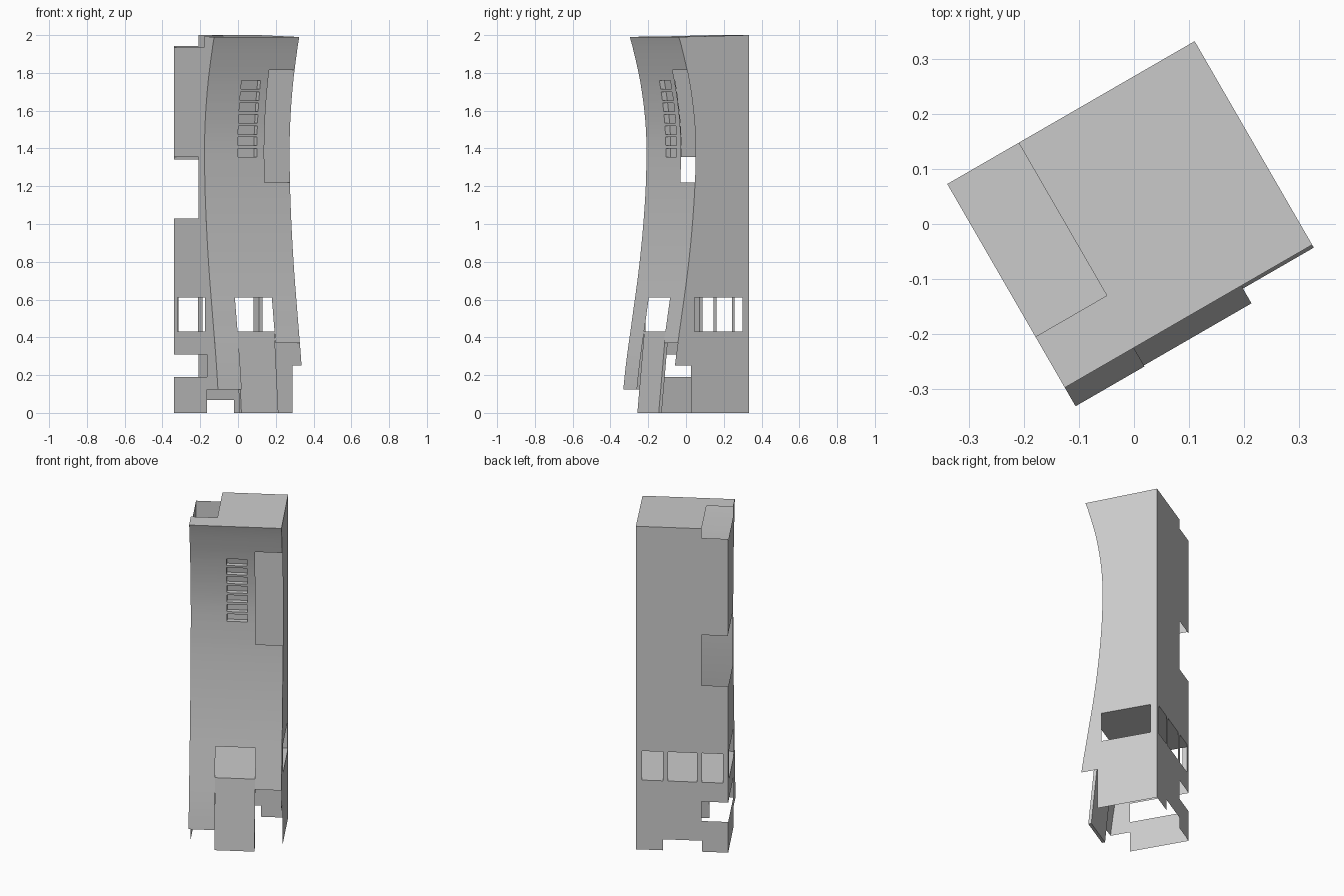
import bpy, bmesh, math

if "Cube" in bpy.data.objects:
    bpy.data.objects.remove(bpy.data.objects["Cube"])

# Hollow tower shell in local axes: u = width, v = depth (front is negative), turned 30 degrees
U0, U1, BACK, FRONT = -0.258, 0.262, 0.233, -1.0
TURN = math.radians(30)
CURVE = [-0.248, -0.219, -0.18, -0.141, -0.112, -0.095, -0.096, -0.13, -0.195]


def front(z):
    """Depth of the bowed facade at height z (Catmull-Rom, one point every 0.25)."""
    t = min(max(z / 0.25, 0), 7.9999)
    i = int(t)
    t -= i
    b, c = CURVE[i], CURVE[i + 1]
    a = CURVE[i - 1] if i else 2 * b - c
    d = CURVE[i + 2] if i < 7 else 2.02 * c - b
    return 0.5 * (2 * b + (c - a) * t + (2 * a - 5 * b + 4 * c - d) * t * t
                  + (3 * b - a - 3 * c + d) * t ** 3)


def top_tilt(v, z):
    return z - 0.01 * (BACK - v) / 0.43 if z > 1.999 else z


def finish(name, bm, smooth=False):
    mesh = bpy.data.meshes.new(name)
    bm.to_mesh(mesh)
    bm.free()
    obj = bpy.data.objects.new(name, mesh)
    obj.rotation_euler.z = TURN
    bpy.context.collection.objects.link(obj)
    for p in mesh.polygons:
        p.use_smooth = smooth
    return obj


def panel(name, area, holes, place, steps=(), flip=False, smooth=False):
    """Sheet over area (a0, a1, b0, b1) with rectangular openings."""
    a_cuts = sorted({x for h in holes + [area] for x in h[:2]})
    b_cuts = sorted({x for h in holes + [area] for x in h[2:]} | set(steps))
    bm = bmesh.new()
    for a0, a1 in zip(a_cuts, a_cuts[1:]):
        for b0, b1 in zip(b_cuts, b_cuts[1:]):
            a, b = (a0 + a1) / 2, (b0 + b1) / 2
            if any(h[0] < a < h[1] and h[2] < b < h[3] for h in holes):
                continue
            quad = [(a0, b0), (a1, b0), (a1, b1), (a0, b1)]
            bm.faces.new([bm.verts.new(place(*q)) for q in quad])
    bmesh.ops.remove_doubles(bm, verts=bm.verts, dist=1e-5)
    if not smooth:
        bmesh.ops.dissolve_limit(bm, angle_limit=0.001, verts=bm.verts, edges=bm.edges)
    if flip:
        bmesh.ops.reverse_faces(bm, faces=bm.faces)
    return finish(name, bm, smooth)


def side_place(u):
    def place(v, z):
        v = max(v, front(z))
        return (u, v, top_tilt(v, z))
    return place


levels = [i * 0.05 for i in range(41)]
vents = [(-0.054, 0.062, 1.355 + 0.06 * i, 1.40 + 0.06 * i) for i in range(7)]

# Curved facade: doorway, corner openings, louvre slots
panel("front_wall", (U0, U1, 0, 2),
      [(-0.113, 0.113, 0, 0.61), (U0, -0.113, 0, 0.125), (0.113, U1, 0, 0.37),
       (0.107, U1, 1.22, 1.815)] + vents,
      lambda u, z: (u, front(z), top_tilt(front(z), z)), levels, smooth=True)

# Side walls follow the facade curve
panel("right_wall", (FRONT, BACK, 0, 2),
      [(FRONT, -0.122, 0, 0.25), (-0.1, 0.195, 0.43, 0.61)],
      side_place(U1), levels)
panel("left_wall", (FRONT, BACK, 0, 2),
      [(FRONT, -0.118, 0, 0.125), (-0.118, BACK, 0.19, 0.31), (-0.1, 0.195, 0.43, 0.61),
       (-0.03, BACK, 1.03, 1.355), (-0.088, BACK, 1.935, 2)],
      side_place(U0), levels, flip=True)

# Back wall: three windows, base gap and stepped corner cut-outs
panel("back_wall", (U0, U1, 0, 2),
      [(-0.11, 0.11, 0, 0.068), (U0, -0.108, 0.19, 0.31), (U0, -0.108, 1.03, 1.342),
       (U0, -0.108, 1.942, 2), (-0.23, -0.111, 0.43, 0.61), (-0.083, 0.081, 0.43, 0.61),
       (0.109, 0.228, 0.43, 0.61)],
      lambda u, z: (u, BACK, z), flip=True)

# Roof with the corner left open
panel("roof", (U0, U1, front(2), BACK), [(U0, -0.108, -0.088, BACK)],
      lambda u, v: (u, v, top_tilt(v, 2)))

# Inner slabs below and above the window band
for name, z in (("window_floor", 0.43), ("window_ceiling", 0.61)):
    panel(name, (U0, U1, front(z), BACK), [], lambda u, v, z=z: (u, v, z))

# Recessed louvre boxes behind the slots
bm = bmesh.new()
for u0, u1, z0, z1 in vents:
    rings = [[bm.verts.new((u, front(z) + d, z)) for u, z in
              ((u0, z0), (u1, z0), (u1, z1), (u0, z1))] for d in (0, 0.03)]
    bm.faces.new(rings[1])
    for i in range(4):
        j = (i + 1) % 4
        bm.faces.new((rings[0][j], rings[0][i], rings[1][i], rings[1][j]))
finish("louvre_recesses", bm)

# Leaning door slab
bm = bmesh.new()
bmesh.ops.create_cube(bm, size=1)
for v in bm.verts:
    z = 0.43 * (v.co.z + 0.5)
    depth = -0.232 + 0.042 * z / 0.43
    v.co = (0.226 * v.co.x, depth + (0.018 if v.co.y > 0 else 0), z)
finish("door_slab", bm)
